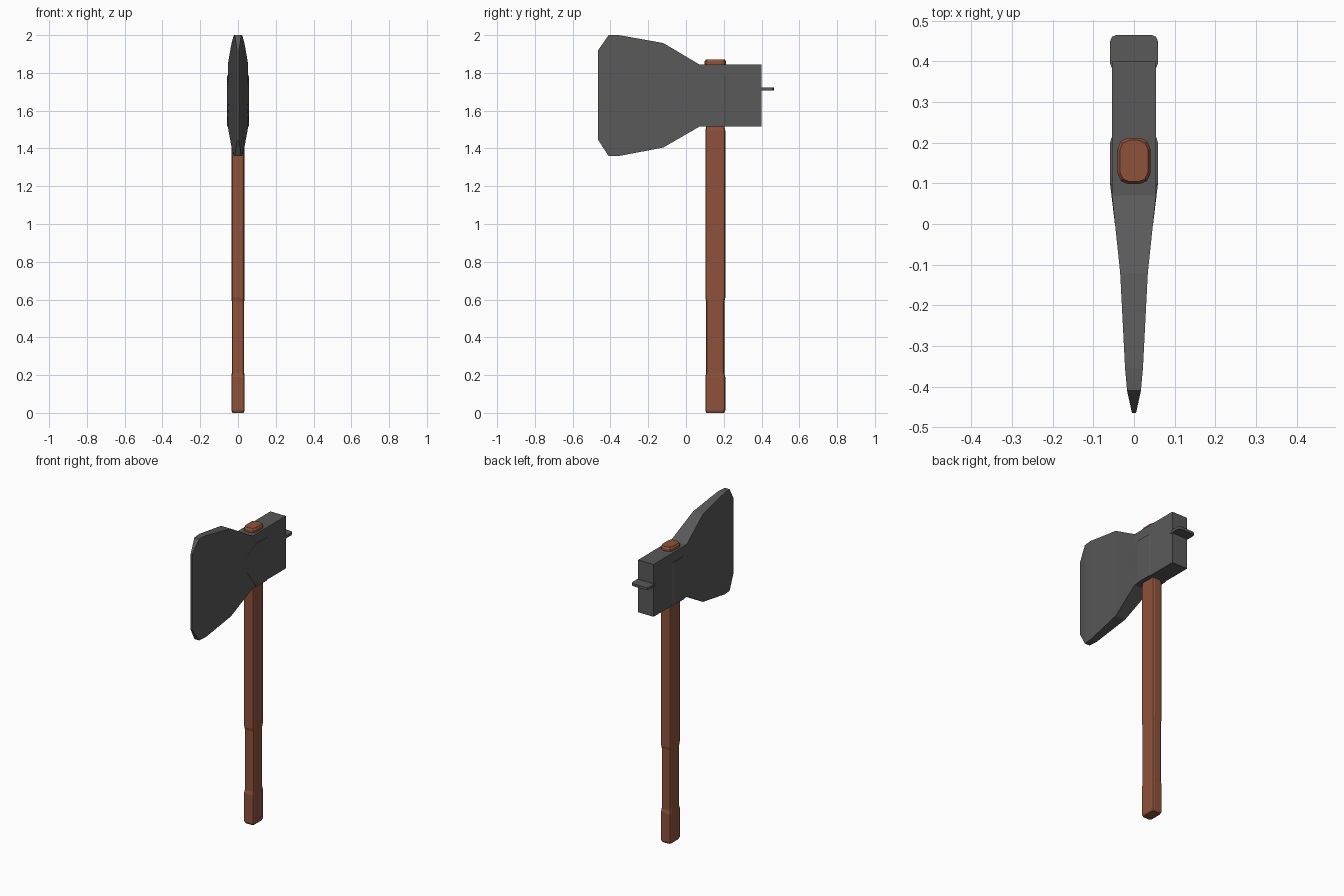
import bpy
import bmesh

default = bpy.data.objects.get("Cube")
if default:
    bpy.data.objects.remove(default, do_unlink=True)


def material(name, colour):
    mat = bpy.data.materials.new(name)
    mat.use_nodes = True
    mat.diffuse_color = (*colour, 1)
    bsdf = mat.node_tree.nodes["Principled BSDF"]
    bsdf.inputs["Base Color"].default_value = (*colour, 1)
    bsdf.inputs["Roughness"].default_value = 0.7
    return mat


STEEL = material("dark steel", (0.1, 0.1, 0.1))
WOOD = material("reddish wood", (0.27, 0.085, 0.042))


def loft(name, rings, mat):
    """Skin a list of equal-length point rings and cap both ends."""
    bm = bmesh.new()
    loops = [[bm.verts.new(p) for p in ring] for ring in rings]
    for a, b in zip(loops, loops[1:]):
        for i in range(len(a)):
            j = (i + 1) % len(a)
            bm.faces.new((a[i], a[j], b[j], b[i]))
    bm.faces.new(loops[0])
    bm.faces.new(loops[-1])
    bmesh.ops.recalc_face_normals(bm, faces=bm.faces)
    mesh = bpy.data.meshes.new(name)
    bm.to_mesh(mesh)
    bm.free()
    mesh.materials.append(mat)
    obj = bpy.data.objects.new(name, mesh)
    bpy.context.collection.objects.link(obj)
    return obj


def section(y, low, high, x0, x1):
    """Upright rectangle across the head at depth y."""
    return [(x0, y, low), (x1, y, low), (x1, y, high), (x0, y, high)]


def rounded(z, hx, hy, c, cy=0.155):
    """Flat rectangle with two-step rounded corners."""
    k = c * 0.3
    quarter = [(hx, hy - c), (hx - k, hy - k), (hx - c, hy)]
    pts = quarter + [(-x, y) for x, y in reversed(quarter)]
    pts += [(-x, -y) for x, y in pts]
    return [(x, cy + y, z) for x, y in pts]


# Axe head: square poll flaring into the wedge-shaped blade
stations = [(0.4, 1.515, 1.845, 0.054), (0.07, 1.515, 1.845, 0.054),
            (-0.12, 1.405, 1.958, 0.034), (-0.355, 1.36, 2.0, 0.022),
            (-0.41, 1.36, 2.0, 0.017), (-0.465, 1.445, 1.92, 0.005)]
loft("axe_head", [section(y, lo, hi, -w, w) for y, lo, hi, w in stations], STEEL)

# Raised cheeks either side of the eye, tapering towards the blade
cheek = [(0.213, 1.515, 1.785, 0.055), (0.2, 1.515, 1.785, 0.059),
         (0.1, 1.515, 1.785, 0.059), (0.0, 1.66, 1.73, 0.047)]
for side, name in ((1, "left_cheek"), (-1, "right_cheek")):
    loft(name, [section(y, lo, hi, side * 0.03, side * w) for y, lo, hi, w in cheek], STEEL)

# Thin lip projecting from the poll
loft("poll_lip", [rounded(z, 0.059, 0.043, 0.016, 0.422) for z in (1.707, 1.723)], STEEL)

# Handle: swollen butt, slimmer grip, full-width shaft
levels = [(0, 0.03, 0.047), (0.012, 0.035, 0.053), (0.19, 0.035, 0.053),
          (0.21, 0.033, 0.048), (0.59, 0.033, 0.048), (0.61, 0.034, 0.053),
          (1.495, 0.034, 0.053), (1.51, 0.032, 0.049), (1.83, 0.032, 0.049)]
loft("handle", [rounded(z, hx, hy, 0.012) for z, hx, hy in levels], WOOD)

# Handle end showing through the top of the eye
loft("handle_top", [rounded(1.82, 0.04, 0.057, 0.026),
                    rounded(1.86, 0.04, 0.057, 0.026),
                    rounded(1.87, 0.034, 0.051, 0.023)], WOOD)
